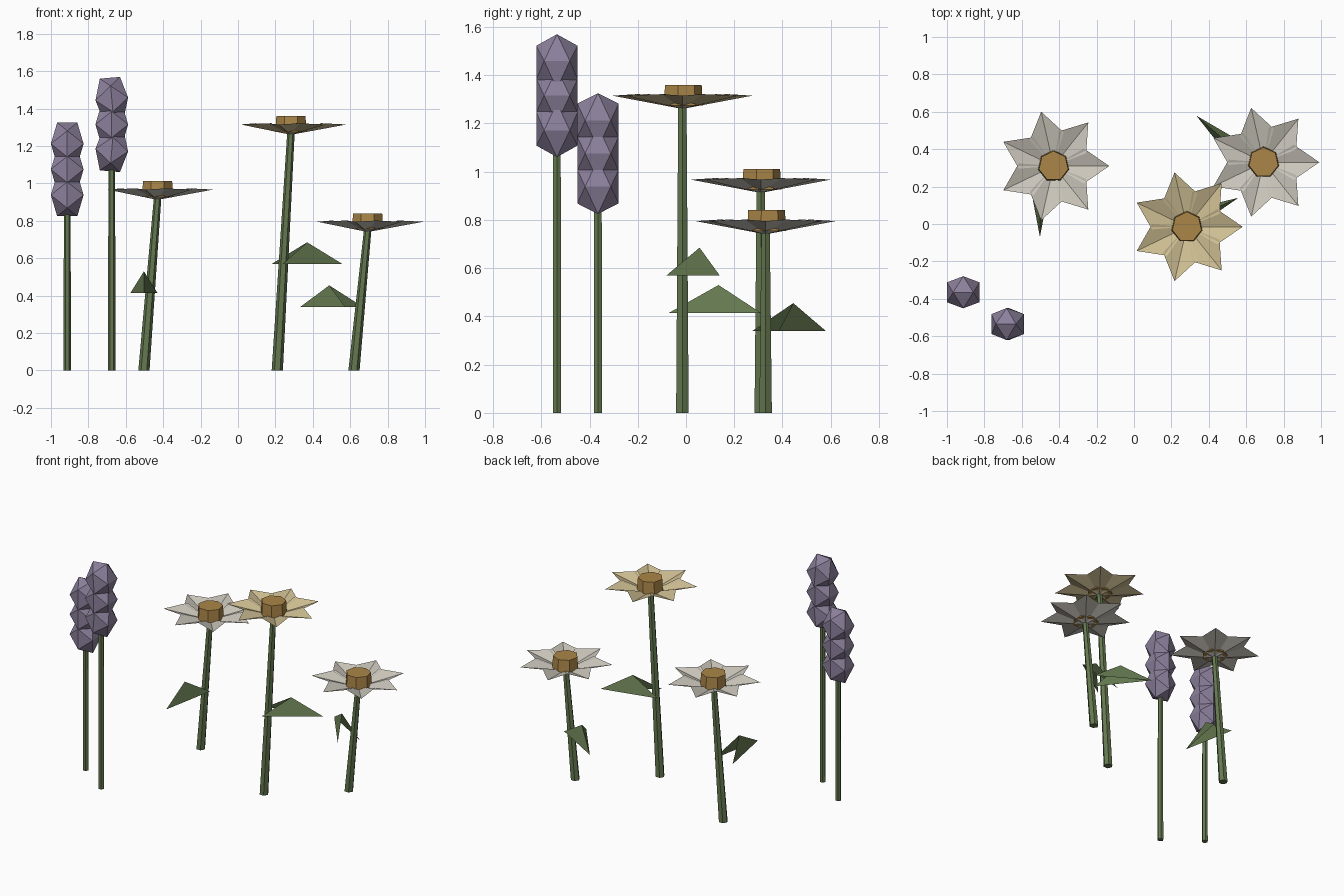
import bpy, bmesh, math
from mathutils import Matrix, Vector

cube = bpy.data.objects.get("Cube")
if cube:
    bpy.data.objects.remove(cube)


def material(name, rgb):
    m = bpy.data.materials.new(name)
    m.use_nodes = True
    m.diffuse_color = (*rgb, 1)
    m.node_tree.nodes["Principled BSDF"].inputs["Base Color"].default_value = (*rgb, 1)
    return m


GREEN = material("leaf green", (0.13, 0.19, 0.08))
WHITE = material("petal white", (0.60, 0.57, 0.50))
YELLOW = material("petal yellow", (0.62, 0.52, 0.29))
GOLD = material("centre gold", (0.41, 0.24, 0.065))
PURPLE = material("lavender purple", (0.26, 0.215, 0.33))


def finish(name, bm, mat):
    mesh = bpy.data.meshes.new(name)
    bm.to_mesh(mesh)
    bm.free()
    mesh.materials.append(mat)
    obj = bpy.data.objects.new(name, mesh)
    bpy.context.collection.objects.link(obj)
    return obj


def polar(r, angle, z=0):
    return Vector((r * math.cos(angle), r * math.sin(angle), z))


def prism(name, bottom, top, r_bottom, r_top, sides, phase, mat):
    """Tapered, possibly sheared column with level ends."""
    bm = bmesh.new()
    angles = [phase + math.tau * i / sides for i in range(sides)]
    low = [bm.verts.new(Vector(bottom) + polar(r_bottom, a)) for a in angles]
    high = [bm.verts.new(Vector(top) + polar(r_top, a)) for a in angles]
    for i in range(sides):
        j = (i + 1) % sides
        bm.faces.new((low[i], low[j], high[j], high[i]))
    bm.faces.new(low[::-1])
    bm.faces.new(high)
    return finish(name, bm, mat)


def petals(name, centre, mat, count=7):
    """Ring of pointed petals, each folded along its low midline."""
    bm = bmesh.new()
    spread = math.radians(30)
    for i in range(count):
        a = math.tau * i / count
        root, right, tip, left = [
            bm.verts.new(Vector(centre) + p)
            for p in (Vector(), polar(0.187, a - spread, 0.062),
                      polar(0.298, a, 0.055), polar(0.187, a + spread, 0.062))]
        bm.faces.new((root, right, tip))
        bm.faces.new((root, tip, left))
    return finish(name, bm, mat)


def leaf(name, base, angle):
    """Tent-shaped leaf with a raised ridge and an open root."""
    bm = bmesh.new()
    turn = Matrix.Translation(base) @ Matrix.Rotation(angle, 4, 'Z')
    left, right, tip, peak = [
        bm.verts.new(turn @ Vector(p))
        for p in ((0, 0.072, 0), (0, -0.072, 0), (0.38, 0, 0), (0.175, 0, 0.115))]
    bm.faces.new((right, tip, peak))
    bm.faces.new((left, peak, tip))
    return finish(name, bm, GREEN)


def daisy(name, x, y, height, leaf_z, leaf_angle, mat):
    head = Vector((x + 0.073, y, height))
    prism(name + "_stem", (x, y, 0), head + Vector((0, 0, 0.01)),
          0.03, 0.02, 6, 0, GREEN)
    petals(name + "_petals", head, mat)
    prism(name + "_centre", head + Vector((0, 0, 0.015)), head + Vector((0, 0, 0.1)),
          0.085, 0.08, 7, math.pi / 2, GOLD)
    leaf(name + "_leaf", (x, y, leaf_z), math.radians(leaf_angle))


def blossom(name, centre, tilt):
    """Stretched icosahedron standing on an edge."""
    phi = (1 + math.sqrt(5)) / 2
    bm = bmesh.new()
    place = (Matrix.Translation(centre) @ Matrix.Rotation(tilt, 4, 'Y')
             @ Matrix.Diagonal((0.054, 0.053, 0.07, 1)))
    for s in (-1, 1):
        for t in (-phi, phi):
            for p in ((s, 0, t), (0, t, s), (t, s, 0)):
                bm.verts.new(place @ Vector(p))
    bmesh.ops.convex_hull(bm, input=bm.verts[:])
    bmesh.ops.recalc_face_normals(bm, faces=bm.faces[:])
    return finish(name, bm, PURPLE)


def lavender(name, x, y, top, tilt):
    prism(name + "_stem", (x, y, 0), (x, y, top - 0.45), 0.02, 0.018, 6, 0, GREEN)
    for i in range(3):
        blossom(f"{name}_blossom_{i + 1}", (x, y, top - 0.113 - 0.137 * i),
                tilt * (1 - i))


# Three leaning daisies
daisy("left_daisy", -0.503, 0.31, 0.912, 0.415, -90, WHITE)
daisy("tall_daisy", 0.21, -0.015, 1.26, 0.57, 24, YELLOW)
daisy("right_daisy", 0.62, 0.33, 0.74, 0.34, 139, WHITE)

# Two lavender stalks
lavender("short_lavender", -0.913, -0.365, 1.325, 0)
lavender("tall_lavender", -0.675, -0.535, 1.565, math.radians(-5))
